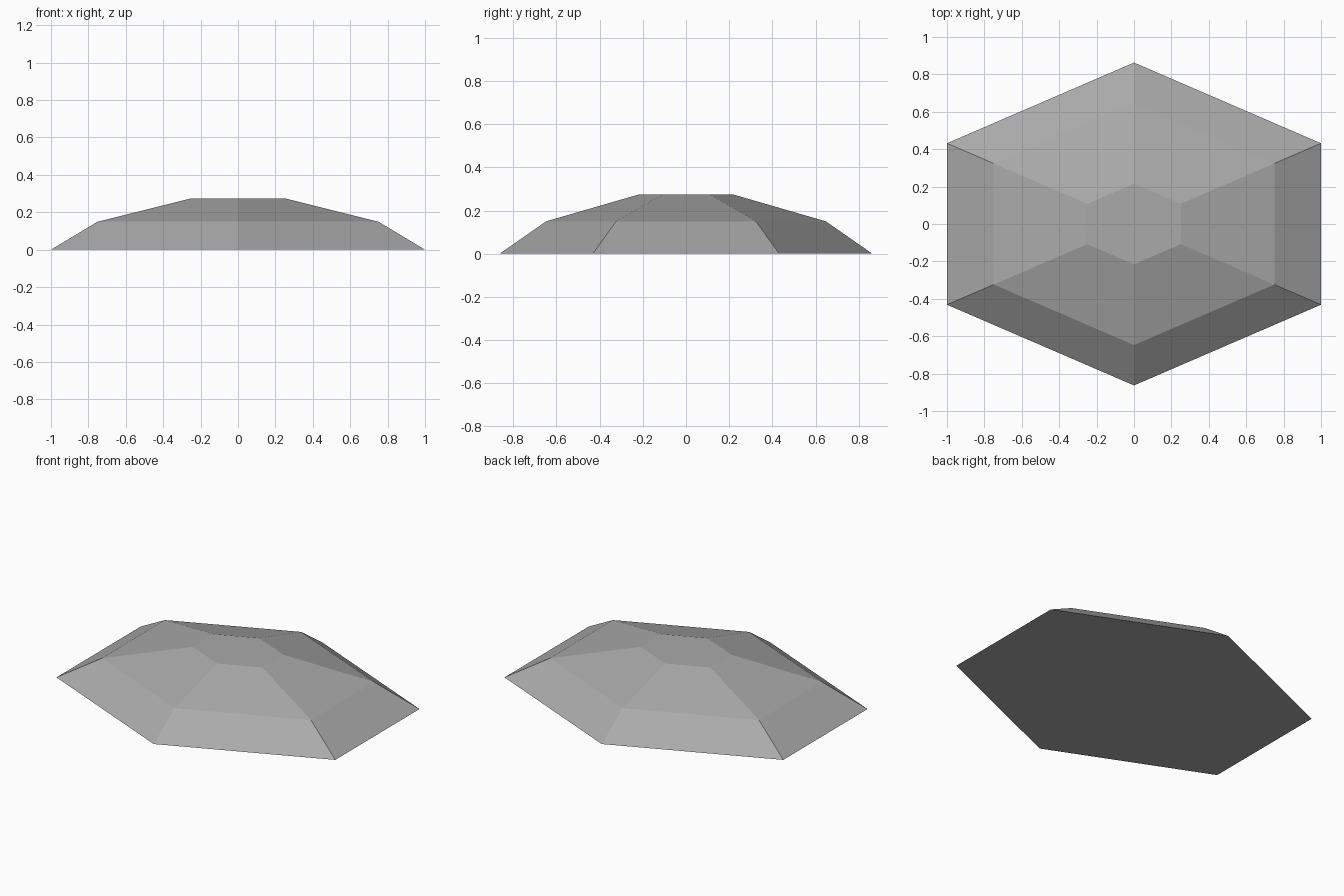
import bpy, bmesh, math

if "Cube" in bpy.data.objects:
    bpy.data.objects.remove(bpy.data.objects["Cube"])

# Single plain grey material
grey = bpy.data.materials.new("stone_grey")
grey.diffuse_color = (0.40, 0.40, 0.40, 1.0)
grey.use_nodes = True
grey.node_tree.nodes["Principled BSDF"].inputs["Base Color"].default_value = grey.diffuse_color

# Tiers of the faceted dome: (scale of the outline, height)
TIERS = [(1.0, 0.0), (0.75, 0.15), (0.25, 0.275)]
HALF_X, HALF_Y = 1.0, 0.863

bm = bmesh.new()


def ring(scale, z):
    """Six-sided outline with corners at the front and back."""
    verts = []
    for i in range(6):
        a = math.radians(90 + 60 * i)
        x = HALF_X * scale * math.cos(a) / math.cos(math.radians(30))
        verts.append(bm.verts.new((x, HALF_Y * scale * math.sin(a), z)))
    return verts


rings = [ring(s, z) for s, z in TIERS]

# Sloping facets between neighbouring tiers
for low, high in zip(rings, rings[1:]):
    for i in range(6):
        j = (i + 1) % 6
        bm.faces.new((low[i], low[j], high[j], high[i]))

# Flat underside and flat top
bm.faces.new(list(reversed(rings[0])))
bm.faces.new(rings[-1])
bmesh.ops.recalc_face_normals(bm, faces=bm.faces)

mesh = bpy.data.meshes.new("faceted_dome")
bm.to_mesh(mesh)
bm.free()
mesh.materials.append(grey)
dome = bpy.data.objects.new("faceted_dome", mesh)
bpy.context.collection.objects.link(dome)
